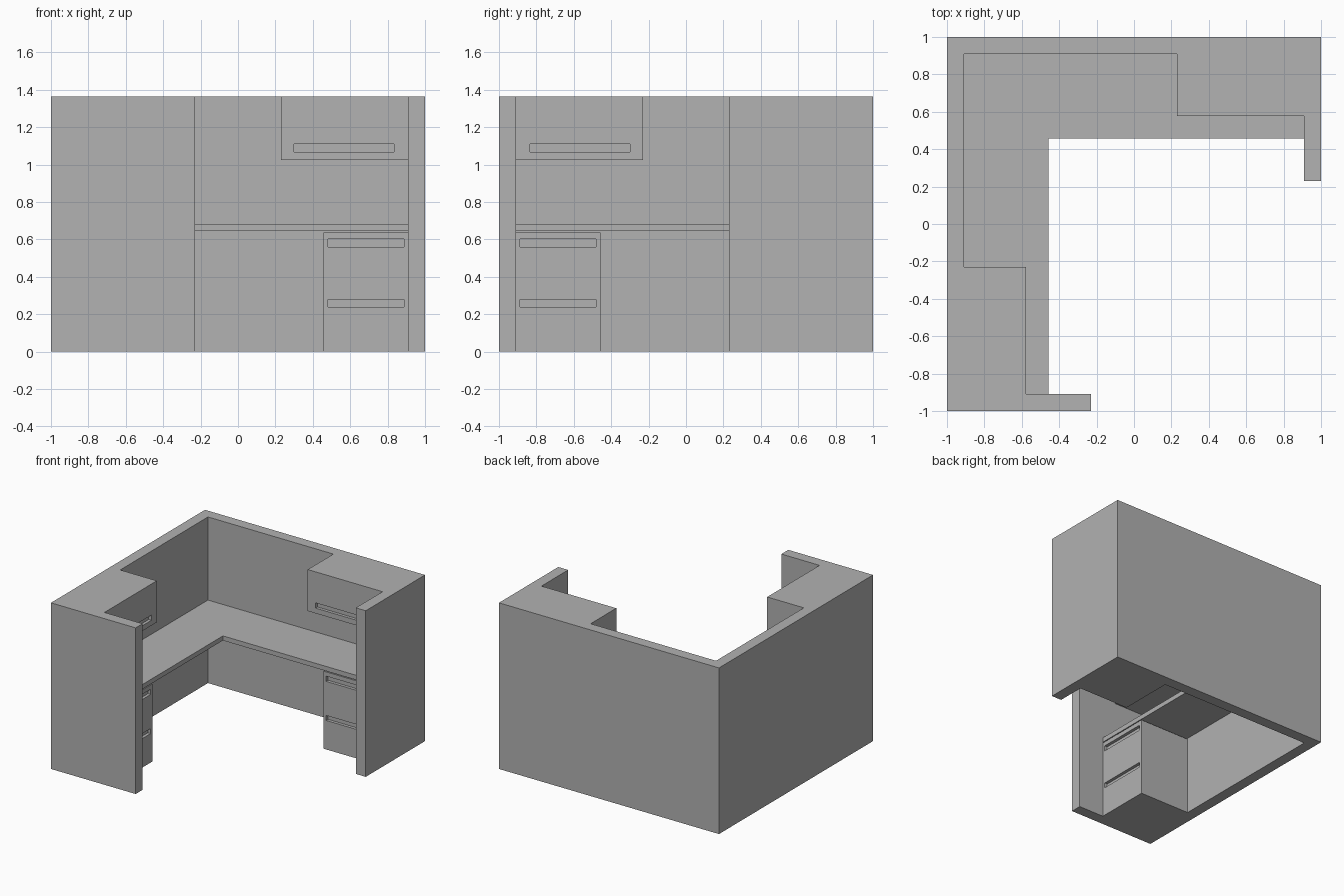
import bpy
import bmesh
from mathutils import Vector, Matrix

cube = bpy.data.objects.get("Cube")
if cube:
    bpy.data.objects.remove(cube, do_unlink=True)

HEIGHT = 1.365
INNER = 0.91      # inner face of the panels
WING = 0.23       # where the end panels and upper cabinets stop
EDGE = 0.457      # front edge of the desk

grey = bpy.data.materials.new("plain_grey")
grey.use_nodes = True
colour = (0.445, 0.445, 0.445, 1)
grey.diffuse_color = colour
grey.node_tree.nodes["Principled BSDF"].inputs["Base Color"].default_value = colour

# Swaps the back wing with the left-hand wing: (x, y) -> (-y, -x)
DIAGONAL = Matrix(((0, -1, 0, 0), (-1, 0, 0, 0), (0, 0, 1, 0), (0, 0, 0, 1)))


def finish(name, bm):
    bmesh.ops.recalc_face_normals(bm, faces=bm.faces)
    mesh = bpy.data.meshes.new(name)
    bm.to_mesh(mesh)
    bm.free()
    mesh.materials.append(grey)
    obj = bpy.data.objects.new(name, mesh)
    bpy.context.collection.objects.link(obj)


def slab(name, outline, z0, z1):
    """Extrude a floor-plan outline upwards."""
    bm = bmesh.new()
    face = bm.faces.new([bm.verts.new((x, y, z0)) for x, y in outline])
    grown = bmesh.ops.extrude_face_region(bm, geom=[face])["geom"]
    verts = [g for g in grown if isinstance(g, bmesh.types.BMVert)]
    bmesh.ops.translate(bm, verts=verts, vec=(0, 0, z1 - z0))
    finish(name, bm)


def cabinet(name, low, high, slot_x, slots_z, mirrored):
    """Box with recessed grip slots in its -y face."""
    low, high = Vector(low), Vector(high)
    bm = bmesh.new()
    bmesh.ops.create_cube(bm, size=1)
    bmesh.ops.scale(bm, verts=bm.verts, vec=high - low)
    bmesh.ops.translate(bm, verts=bm.verts, vec=(low + high) / 2)
    cuts = [((x, 0, 0), (1, 0, 0)) for x in slot_x]
    cuts += [((0, 0, z), (0, 0, 1)) for pair in slots_z for z in pair]
    for point, normal in cuts:
        geom = bm.verts[:] + bm.edges[:] + bm.faces[:]
        bmesh.ops.bisect_plane(bm, geom=geom, plane_co=point, plane_no=normal)

    def is_slot(face):
        c = face.calc_center_median()
        return (abs(c.y - low.y) < 0.001 and slot_x[0] < c.x < slot_x[1]
                and any(a < c.z < b for a, b in slots_z))

    grips = [f for f in bm.faces if is_slot(f)]
    for face in grips:
        grown = bmesh.ops.extrude_discrete_faces(bm, faces=[face])["faces"]
        bmesh.ops.translate(bm, verts=grown[0].verts, vec=(0, 0.025, 0))
    if mirrored:
        bm.transform(DIAGONAL)
    finish(name, bm)


# Outer walls with short end panels
slab("partition_walls",
     [(-1, -1), (-WING, -1), (-WING, -INNER), (-INNER, -INNER), (-INNER, INNER),
      (INNER, INNER), (INNER, WING), (1, WING), (1, 1), (-1, 1)], 0, HEIGHT)

# L-shaped work surface
slab("desk_top",
     [(-INNER, -INNER), (-EDGE, -INNER), (-EDGE, EDGE), (INNER, EDGE),
      (INNER, INNER), (-INNER, INNER)], 0.644, 0.682)

# One drawer unit and one overhead cabinet on each wing
for side, mirrored in (("back", False), ("side", True)):
    cabinet(side + "_drawer_unit", (EDGE, EDGE, 0), (INNER, INNER, 0.637),
            (0.481, 0.888), [(0.238, 0.279), (0.559, 0.602)], mirrored)
    cabinet(side + "_overhead_cabinet", (WING, 0.577, 1.024), (INNER, INNER, HEIGHT),
            (0.3, 0.835), [(1.067, 1.11)], mirrored)
